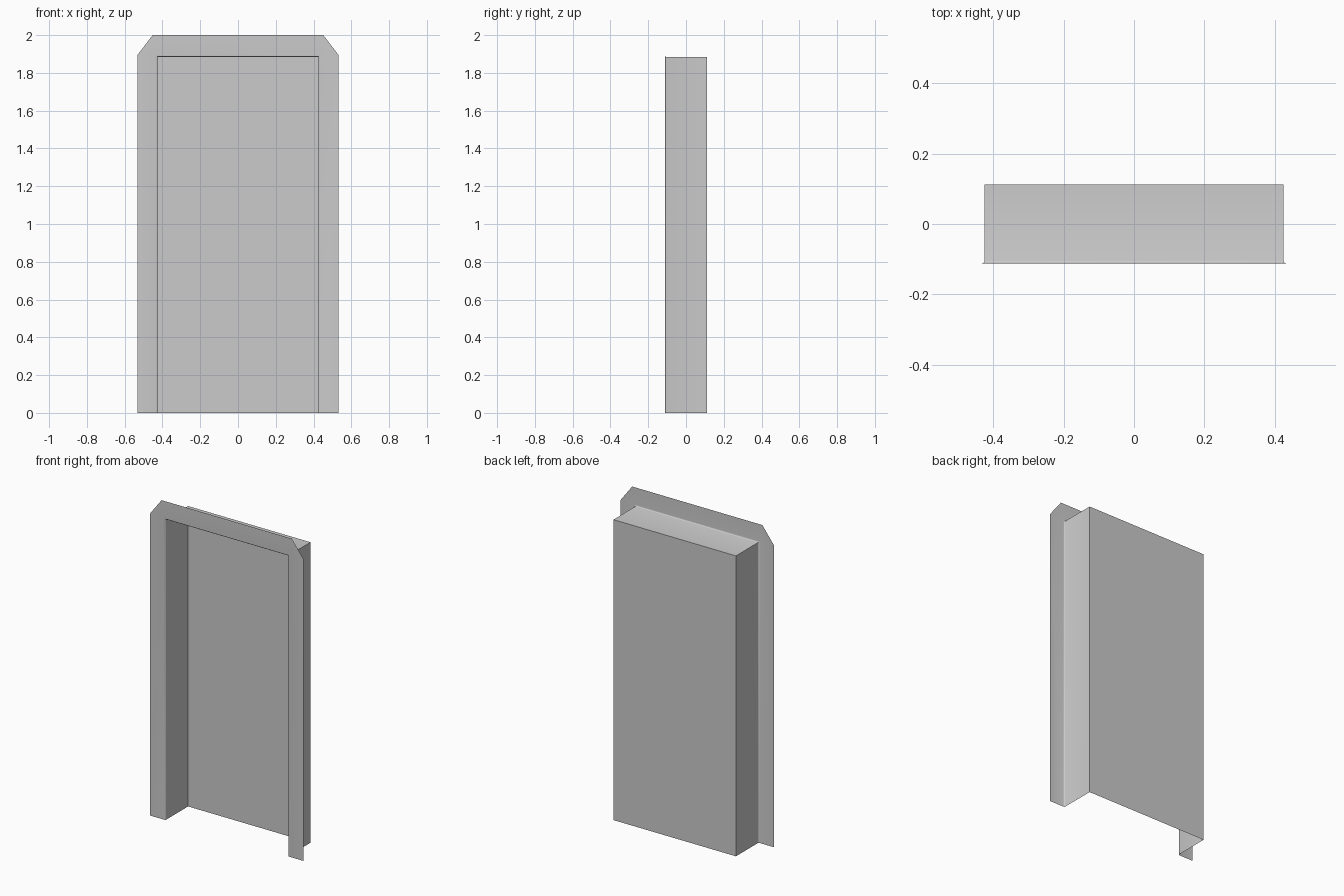
import bpy, bmesh, math

cube = bpy.data.objects.get("Cube")
if cube:
    bpy.data.objects.remove(cube, do_unlink=True)

HALF_W, HEIGHT = 0.532, 2.0        # outer flange
CHAMFER_X, CHAMFER_Z = 0.08, 0.105
WALL_X, WALL_Z = 0.425, 1.885      # recess walls
DEPTH = 0.112                      # half depth
R, STEPS = 0.008, 3                # rolled edge between flange and walls

metal = bpy.data.materials.new("plain grey")
grey = (0.6, 0.6, 0.6, 1)
metal.use_nodes = True
metal.diffuse_color = grey
metal.node_tree.nodes["Principled BSDF"].inputs["Base Color"].default_value = grey


def arch(bm, grow, y):
    """Open-bottomed arch of four vertices, offset outwards by grow."""
    w, h = WALL_X + grow, WALL_Z + grow
    return [bm.verts.new((x, y, z)) for x, z in ((-w, 0), (-w, h), (w, h), (w, 0))]


bm = bmesh.new()

# Rolled edge and recess walls
rings = []
for i in range(STEPS + 1):
    a = math.radians(90) * i / STEPS
    rings.append(arch(bm, R * (1 - math.sin(a)), -DEPTH + R * (1 - math.cos(a))))
rings.append(arch(bm, 0, DEPTH))
for front, back in zip(rings, rings[1:]):
    for i in range(3):
        bm.faces.new((front[i], front[i + 1], back[i + 1], back[i]))

# Back panel
bm.faces.new(rings[-1])

# Flange: two uprights, two clipped corners and a head strip
inner = rings[0]
shoulder = HEIGHT - CHAMFER_Z
foot_l, side_l, top_l, top_r, side_r, foot_r = [
    bm.verts.new((x, -DEPTH, z)) for x, z in (
        (-HALF_W, 0), (-HALF_W, shoulder), (-HALF_W + CHAMFER_X, HEIGHT),
        (HALF_W - CHAMFER_X, HEIGHT), (HALF_W, shoulder), (HALF_W, 0))]
for face in ((foot_l, side_l, inner[1], inner[0]), (side_l, top_l, inner[1]),
             (top_l, top_r, inner[2], inner[1]), (top_r, side_r, inner[2]),
             (side_r, foot_r, inner[3], inner[2])):
    bm.faces.new(face)

# Face the outside of the recess
bm.normal_update()
bmesh.ops.recalc_face_normals(bm, faces=bm.faces)
bm.normal_update()
panel = max(bm.faces, key=lambda f: f.calc_center_median().y)
if panel.normal.y < 0:
    bmesh.ops.reverse_faces(bm, faces=bm.faces)

mesh = bpy.data.meshes.new("recessed_panel")
bm.to_mesh(mesh)
bm.free()
mesh.materials.append(metal)
obj = bpy.data.objects.new("recessed_panel", mesh)
bpy.context.collection.objects.link(obj)
bpy.context.view_layer.objects.active = obj
obj.select_set(True)
bpy.ops.object.shade_smooth_by_angle(angle=math.radians(40))
